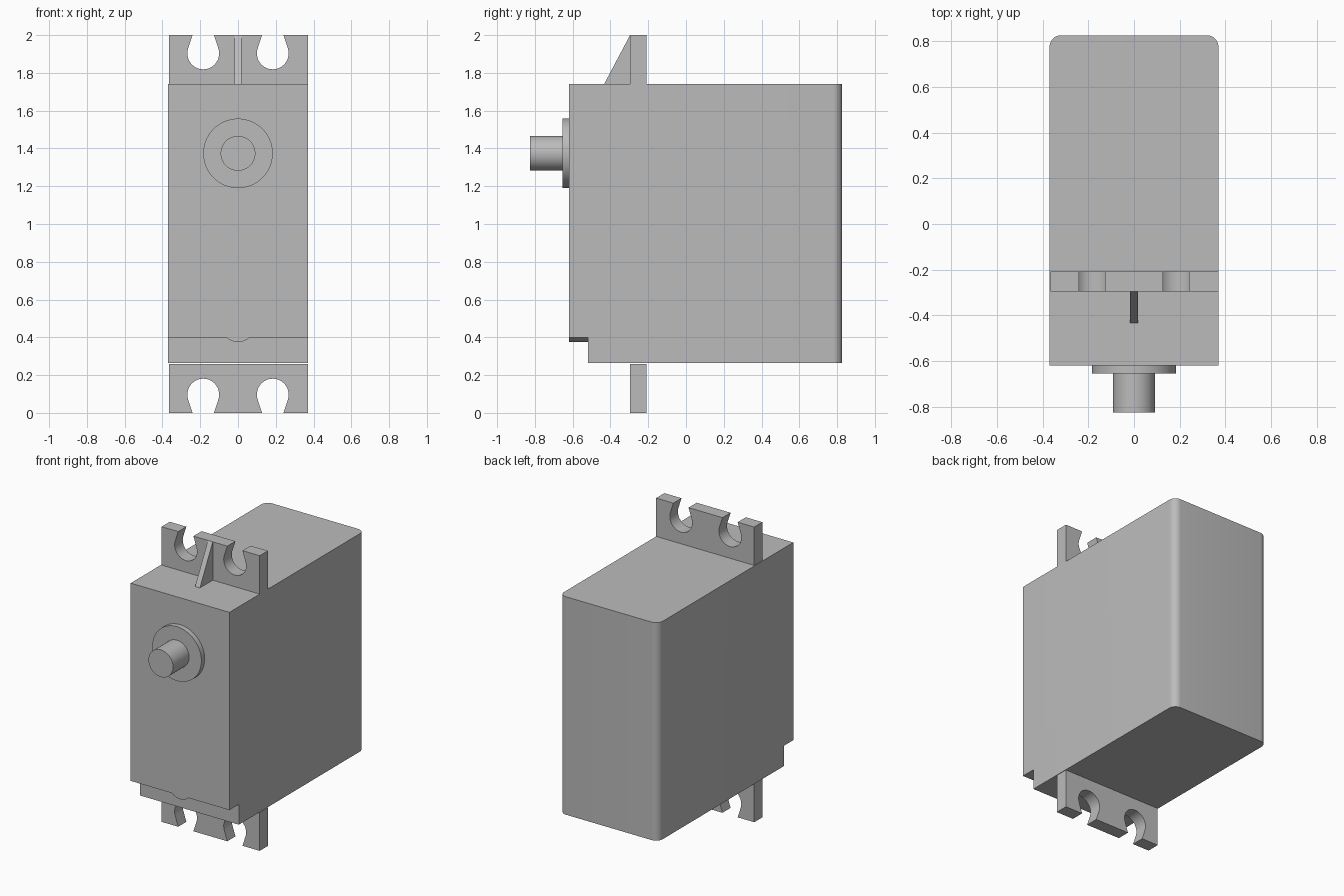
import bpy
import bmesh
import math
from mathutils import Vector

cube = bpy.data.objects.get("Cube")
if cube:
    bpy.data.objects.remove(cube, do_unlink=True)

grey = bpy.data.materials.new("plain grey")
grey.use_nodes = True
colour = (0.5, 0.5, 0.5, 1)
grey.diffuse_color = colour
grey.node_tree.nodes["Principled BSDF"].inputs["Base Color"].default_value = colour


def extrude_profile(name, points, depth, bevel_edge=None, radius=0.0):
    """Extrude a closed 3D outline along a vector, optionally rounding chosen edges."""
    bm = bmesh.new()
    face = bm.faces.new([bm.verts.new(p) for p in points])
    result = bmesh.ops.extrude_face_region(bm, geom=[face], use_keep_orig=True)
    moved = [v for v in result["geom"] if isinstance(v, bmesh.types.BMVert)]
    bmesh.ops.translate(bm, verts=moved, vec=Vector(depth))
    bmesh.ops.recalc_face_normals(bm, faces=bm.faces)
    if bevel_edge:
        edges = [e for e in bm.edges if bevel_edge(e)]
        bmesh.ops.bevel(bm, geom=edges, offset=radius, segments=8,
                        profile=0.5, affect='EDGES')
    mesh = bpy.data.meshes.new(name)
    bm.to_mesh(mesh)
    bm.free()
    obj = bpy.data.objects.new(name, mesh)
    bpy.context.collection.objects.link(obj)
    finish(obj)
    return obj


def finish(obj):
    obj.data.materials.append(grey)
    bpy.ops.object.select_all(action='DESELECT')
    obj.select_set(True)
    bpy.context.view_layer.objects.active = obj
    bpy.ops.object.shade_smooth_by_angle(angle=math.radians(30))


def front_cylinder(name, radius, y0, y1, z):
    bpy.ops.mesh.primitive_cylinder_add(
        vertices=64, radius=radius, depth=y1 - y0,
        location=(0, (y0 + y1) / 2, z), rotation=(math.pi / 2, 0, 0))
    obj = bpy.context.object
    obj.name = name
    finish(obj)


# Housing: stepped side profile with rounded rear corners
W, BACK, FRONT = 0.37, 0.827, -0.62
LOW, HIGH, STEP_Y, STEP_Z = 0.263, 1.74, -0.52, 0.4
side = [(BACK, LOW), (BACK, HIGH), (FRONT, HIGH), (FRONT, STEP_Z),
        (STEP_Y, STEP_Z), (STEP_Y, LOW)]


def rear_corner(edge):
    a, b = (v.co for v in edge.verts)
    return min(a.y, b.y) > BACK - 0.01 and abs(a.z - b.z) > 1


extrude_profile("housing", [(-W, y, z) for y, z in side], (2 * W, 0, 0),
                rear_corner, 0.05)

# Output shaft, its collar and the small rounded lip under the front
front_cylinder("shaft_collar", 0.184, -0.655, -0.6, 1.374)
front_cylinder("output_shaft", 0.092, -0.827, -0.64, 1.374)
R, DROP = 0.09, 0.065
half = math.acos(DROP / R)
lip = []
for i in range(17):
    a = -math.pi / 2 - half + 2 * half * i / 16
    lip.append((R * math.cos(a), FRONT, STEP_Z + DROP + R * math.sin(a)))
extrude_profile("front_lip", lip, (0, STEP_Y - FRONT, 0))


# Mounting lugs with keyhole notches that open at the outer edge
def notch(cx):
    cz, r, mouth = 1.903, 0.084, 0.057
    pts = [(cx - mouth, 2.0)]
    start, end = math.radians(163), math.radians(377)
    for i in range(29):
        a = start + (end - start) * i / 28
        pts.append((cx + r * math.cos(a), cz + r * math.sin(a)))
    return pts + [(cx + mouth, 2.0)]


outline = ([(-0.365, HIGH), (-0.365, 2.0)] + notch(-0.184) + notch(0.184)
           + [(W, 2.0), (W, HIGH)])
for name, flip in (("upper_lug", False), ("lower_lug", True)):
    pts = [(x, -0.296, 2 - z if flip else z) for x, z in outline]
    if flip:
        pts = [(x, y, min(z, LOW)) for x, y, z in pts]
    extrude_profile(name, pts, (0, 0.087, 0))

# Triangular brace in front of the upper lug
brace = [(-0.018, -0.434, HIGH), (-0.018, -0.296, HIGH), (-0.018, -0.296, 2.0)]
extrude_profile("lug_brace", brace, (0.036, 0, 0))
